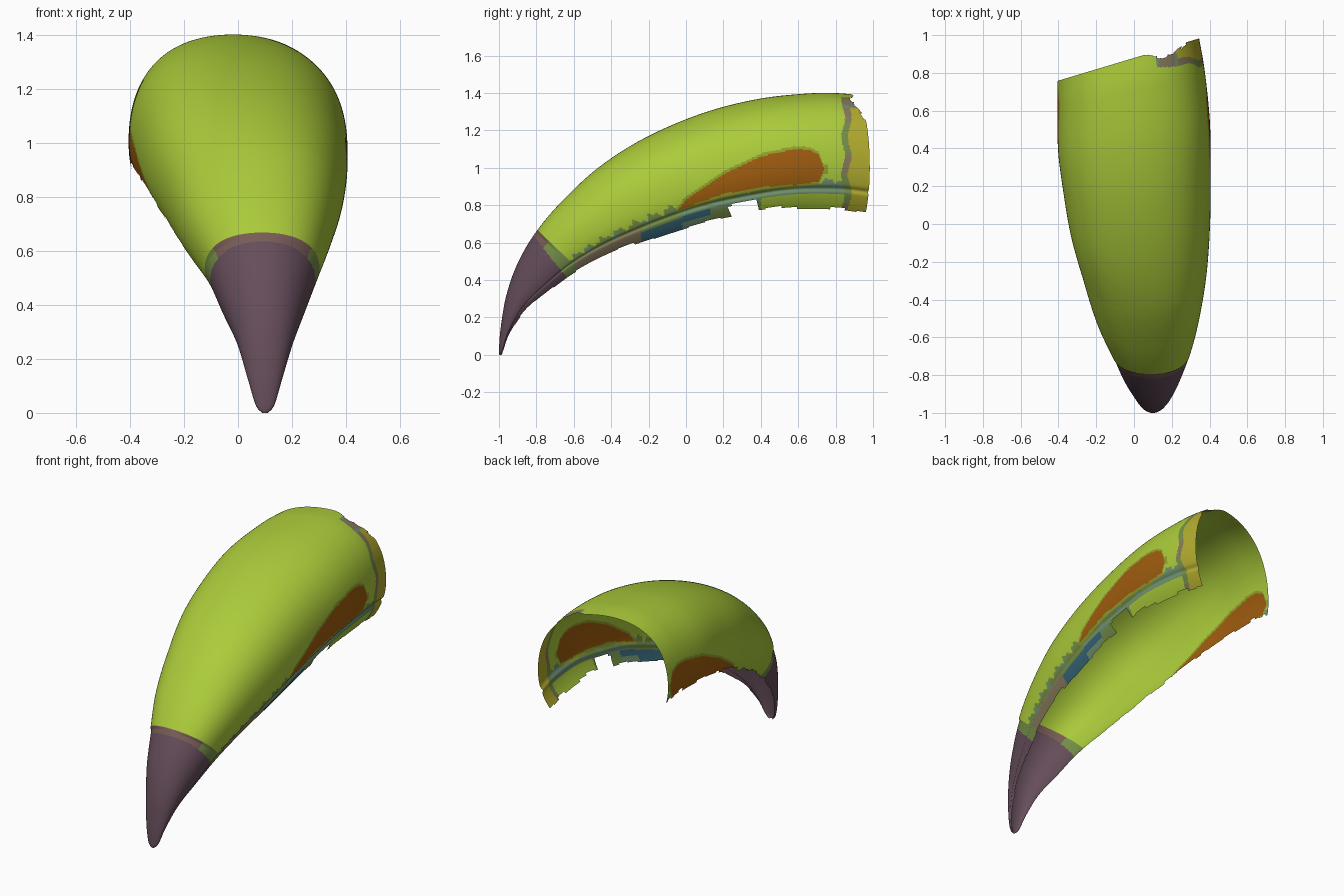
import bpy, bmesh, math, random
from mathutils import Vector

if "Cube" in bpy.data.objects:
    bpy.data.objects.remove(bpy.data.objects["Cube"])

random.seed(4)

# Flat colours (sRGB 0-255 turned into linear values)
def lin(c):
    c /= 255
    return c / 12.92 if c <= 0.04045 else ((c + 0.055) / 1.055) ** 2.4

COLOURS = [("leaf green", (171, 203, 58)), ("dark plum", (101, 77, 90)),
           ("burnt orange", (158, 92, 14)), ("sage", (112, 146, 112)),
           ("slate blue", (56, 104, 122)), ("mustard yellow", (178, 172, 46)),
           ("taupe", (134, 122, 92)), ("olive", (146, 160, 44)),
           ("moss", (116, 142, 72)), ("mauve brown", (120, 92, 86))]
GREEN, PLUM, ORANGE, SAGE, BLUE, YELLOW, TAUPE, OLIVE, MOSS, MAUVE = range(10)

# Stations from rear to tip: ridge y, ridge z, lower edge y, lower edge z, centre x, half width
STATIONS = [
    (.87, 1.395, .87, .765, -.03, .375), (.70, 1.40, .72, .785, -.015, .39),
    (.40, 1.37, .50, .785, 0, .402), (.10, 1.295, .30, .755, .015, .39),
    (-.20, 1.17, .10, .715, .033, .37), (-.45, 1.015, -.13, .64, .055, .33),
    (-.65, .835, -.38, .55, .072, .275), (-.80, .66, -.58, .45, .09, .21),
    (-.90, .49, -.74, .335, .095, .155), (-.96, .32, -.86, .235, .10, .105),
    (-.99, .15, -.94, .12, .10, .065), (-1.0, .03, -.975, .03, .10, .035),
    (-.998, .0, -.985, .0, .10, .01)]
LAST = len(STATIONS) - 1

def station(t):
    """Smooth (Catmull-Rom) value between the stations."""
    i = min(int(t), LAST - 1)
    u = t - i
    p0, p1 = STATIONS[max(i - 1, 0)], STATIONS[i]
    p2, p3 = STATIONS[i + 1], STATIONS[min(i + 2, LAST)]
    return [0.5 * (2 * b + (c - a) * u + (2 * a - 5 * b + 4 * c - d) * u * u
                   + (3 * b - a - 3 * c + d) * u ** 3)
            for a, b, c, d in zip(p0, p1, p2, p3)]

def ramp(x, pts):
    for (x0, y0), (x1, y1) in zip(pts, pts[1:]):
        if x <= x1:
            return y0 + (y1 - y0) * (x - x0) / (x1 - x0)
    return pts[-1][1]

def shell_point(t, a):
    """Point on the shell; the upper half is slightly squared."""
    ty, tz, by, bz, cx, w = station(t)
    ey, ez = ty + .635 * (by - ty), tz + .635 * (bz - tz)
    c, q = math.cos(a), math.sin(a)
    # shallow groove along the cutting edge on the right
    groove = 1 - (.03 * math.exp(-((q + .31) / .03) ** 2) if c > 0 else 0)
    full = 1 + (.045 * math.sin(2 * a) ** 2 if q > 0 and t < 7 else 0)
    x = w * c * groove * full
    shear = .3 * max(0, 1 - t / 5) * x
    return Vector((cx + x, ey + q * full * (ty - ey) + shear, ez + q * full * (tz - ez)))

STEPS_R = [random.uniform(-.04, .03) for _ in range(60)]
STEPS_L = [random.uniform(-.04, .03) for _ in range(80)]
STEPS_B = [random.uniform(-.015, .01) for _ in range(40)]

def kept(p, t, q, right):
    """Ragged lower and rear edges."""
    if p.x > 0 and p.z > 1.2 and p.y > .89 + .9 * max(0, p.x - .2) + STEPS_B[int(p.x * 40)]:
        return False
    if right:
        low = -.4 if 2.75 < t < 3.45 else -.56
        return q > low + STEPS_R[int(t * 2.7)]
    low = ramp(t, [(0, -.22), (3, -.2), (5, -.27), (7, -.42), (12, -.55)])
    return q > low + STEPS_L[int(t * 4.5)]

# Outline of the side patch: (y, z) of its upper and lower edges
UPPER = [(-.04, .78), (.0, .83), (.2, .965), (.4, 1.06), (.58, 1.1), (.66, 1.095), (.71, 1.07), (.735, 1.0)]
LOWER = [(-.04, .775), (.2, .86), (.4, .897), (.6, .91), (.71, .925), (.735, .98)]

def colour(p, t, q, right):
    wave = .03 * math.sin(t * 17) + .02 * math.sin(t * 41)
    # dark tip with a thin blended band
    if t > 7.12 + .15 * (1 - q) + .5 * wave:
        return PLUM
    if t > 6.95 + wave * .6:
        return MAUVE if q > .55 else MOSS
    # side patch and its halo
    if -.04 < p.y < .735 and ramp(p.y, LOWER) < p.z < ramp(p.y, UPPER):
        return ORANGE
    if -.05 < p.y < .76 and ramp(p.y, LOWER) - .015 < p.z < ramp(p.y, UPPER) + .016:
        return OLIVE
    if not right:
        return SAGE if q < -.12 and t < .35 else GREEN
    # rear border
    edge = .875 + .01 * math.sin(p.z * 31)
    if q < .93 and t < 1.0 and p.y > edge - .035 and p.x > .1:
        if p.y > edge and p.z < 1.32:
            return YELLOW
        if p.z > 1.32:
            return TAUPE if math.sin(p.x * 45) > -.4 else SAGE
        return MOSS if math.sin(p.z * 23) > -.3 else TAUPE
    # lip under the cutting edge
    if q < -.31:
        if p.y > .4:
            return SAGE if q > -.38 else GREEN
        if p.y > .13:
            return SAGE if q > -.42 else MOSS
        if p.y > -.02:
            return BLUE if -.48 < q < -.38 else SAGE
        if p.y > -.24:
            return BLUE if q < -.4 else MOSS
        return TAUPE
    # blotchy strip above the cutting edge
    if p.y > .55:
        if p.y < .85 and q < -.2 + wave:
            return SAGE
    elif q < -.19 + 1.6 * wave:
        return SAGE if math.sin(t * 9) > .75 else MOSS
    return GREEN

# Beak shell: swept open arc, coloured by position
ROWS, COLS = 440, 240
A0, A1 = math.asin(-.64), math.pi - math.asin(-.64)
bm = bmesh.new()
grid = [[bm.verts.new(shell_point(LAST * i / ROWS, A0 + (A1 - A0) * j / COLS))
         for j in range(COLS + 1)] for i in range(ROWS + 1)]
for i in range(ROWS):
    for j in range(COLS):
        t = LAST * (i + .5) / ROWS
        a = A0 + (A1 - A0) * (j + .5) / COLS
        q, right = math.sin(a), math.cos(a) > 0
        p = shell_point(t, a)
        if not kept(p, t, q, right):
            continue
        f = bm.faces.new((grid[i][j], grid[i][j + 1], grid[i + 1][j + 1], grid[i + 1][j]))
        f.material_index = colour(p, t, q, right)
        f.smooth = True
bmesh.ops.delete(bm, geom=[v for v in bm.verts if not v.link_faces], context='VERTS')
bm.normal_update()
top = max(bm.faces, key=lambda f: f.calc_center_median().z)
if top.normal.z < 0:
    bmesh.ops.reverse_faces(bm, faces=bm.faces[:])

mesh = bpy.data.meshes.new("upper_beak_shell")
bm.to_mesh(mesh)
bm.free()
for name, rgb in COLOURS:
    m = bpy.data.materials.new(name)
    m.diffuse_color = (*[lin(c) for c in rgb], 1)
    m.use_nodes = True
    m.node_tree.nodes["Principled BSDF"].inputs["Base Color"].default_value = m.diffuse_color
    mesh.materials.append(m)
beak = bpy.data.objects.new("upper_beak_shell", mesh)
bpy.context.collection.objects.link(beak)
